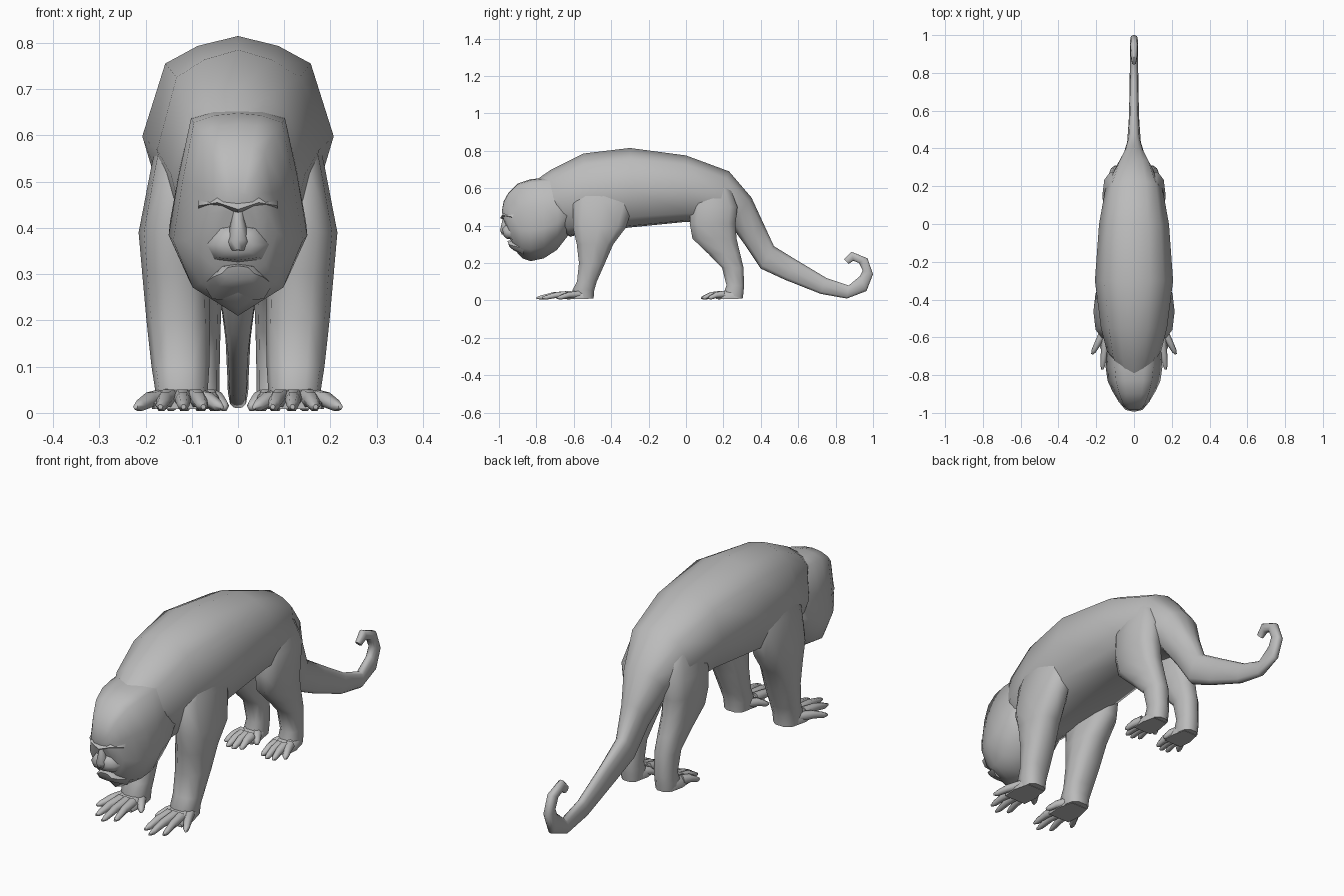
import bpy, bmesh, math
from mathutils import Vector

fur = bpy.data.materials.new("grey fur")
fur.diffuse_color = (0.5, 0.5, 0.5, 1)


def loft(name, rings, mirror=False, angle=65):
    """Skin a list of closed point rings and cap both ends."""
    bm = bmesh.new()
    loops = [[bm.verts.new(p) for p in ring] for ring in rings]
    n = len(loops[0])
    for a, b in zip(loops, loops[1:]):
        for i in range(n):
            j = (i + 1) % n
            bm.faces.new((a[i], a[j], b[j], b[i]))
    bm.faces.new(loops[0][::-1])
    bm.faces.new(loops[-1])
    bmesh.ops.recalc_face_normals(bm, faces=bm.faces)
    mesh = bpy.data.meshes.new(name)
    bm.to_mesh(mesh)
    bm.free()
    mesh.materials.append(fur)
    ob = bpy.data.objects.new(name, mesh)
    bpy.context.collection.objects.link(ob)
    if mirror:
        ob.modifiers.new("Mirror", "MIRROR").use_mirror_merge = False
    bpy.ops.object.select_all(action="DESELECT")
    bpy.context.view_layer.objects.active = ob
    ob.select_set(True)
    bpy.ops.object.shade_smooth_by_angle(angle=math.radians(angle))
    return ob


def section(half, ty, tz, by, bz, w):
    """Symmetric ring between a top and a bottom point; half = (x, height) ratios."""
    full = half + [(-x, t) for x, t in half[-2:0:-1]]
    return [(x * w, by + t * (ty - by), bz + t * (tz - bz)) for x, t in full]


def limb_ring(z, y0, y1, x0, x1, tilt=0.0):
    """Rounded level ring filling the given x and y ranges."""
    pts = []
    for i in range(10):
        a = math.tau * i / 10
        c, s = math.cos(a), math.sin(a)
        x = math.copysign(abs(c) ** 0.8, c)
        y = math.copysign(abs(s) ** 0.8, s)
        pts.append(((x0 + x1) / 2 + x * (x1 - x0) / 2,
                    (y0 + y1) / 2 + y * (y1 - y0) / 2, z + tilt * y))
    return pts


def digit(name, base, tip, r):
    """Tapering finger or toe with a slightly raised knuckle."""
    a, b = Vector(base), Vector(tip)
    side = (b - a).cross(Vector((0, 0, 1))).normalized()
    rings = []
    for t, k, lift in ((0, 1, 0), (0.5, 0.8, 0.006), (0.85, 0.6, 0), (1, 0.25, 0)):
        c = a.lerp(b, t) + Vector((0, 0, lift))
        rings.append([c + side * (r * k * math.cos(q)) + Vector((0, 0, r * k * math.sin(q)))
                      for q in (math.tau * i / 6 for i in range(6))])
    loft(name, rings, mirror=True)


# Torso running on into the curled tail
BODY = [(0, 1), (0.42, 0.95), (0.76, 0.86), (1, 0.49), (0.78, 0.13), (0.4, 0.02), (0, 0)]
torso = [(-.80, .645, -.66, .37, .105), (-.72, .70, -.62, .34, .145),
         (-.55, .785, -.55, .36, .175), (-.30, .815, -.30, .39, .207),
         (0, .775, 0, .42, .185), (.23, .69, .14, .41, .152),
         (.35, .55, .24, .40, .10), (.41, .42, .32, .29, .058),
         (.47, .29, .40, .17, .036), (.60, .21, .53, .11, .027),
         (.75, .12, .72, .035, .023), (.87, .08, .86, .01, .022),
         (.93, .13, .965, .05, .021), (.945, .16, 1.0, .14, .021),
         (.925, .20, .97, .225, .02), (.895, .212, .885, .26, .018),
         (.87, .195, .845, .22, .012)]
loft("body_and_tail", [section(BODY, *r) for r in torso])

# Head, wider at the cheeks than at the crown
HEAD = [(0, 1), (0.35, 0.99), (0.68, 0.955), (0.86, 0.66), (1, 0.37), (0.7, 0.14), (0, 0)]
skull = [(-.985, .475, -.975, .43, .035), (-.975, .53, -.95, .37, .065),
         (-.95, .575, -.925, .28, .085), (-.90, .625, -.875, .225, .115),
         (-.83, .648, -.83, .21, .14), (-.76, .655, -.76, .225, .15),
         (-.68, .66, -.69, .27, .147), (-.60, .66, -.62, .36, .125)]
loft("head", [section(HEAD, *r) for r in skull])

# Muzzle, lower lip and nose, tapering forwards
OVAL = [(0, 1), (0.6, 0.9), (1, 0.45), (0.75, 0.08), (0, 0)]
loft("upper_muzzle", [section(OVAL, *r) for r in (
    (-.982, .385, -.975, .345, .032), (-.965, .405, -.96, .33, .06), (-.90, .42, -.90, .32, .078))])
loft("lower_lip", [section(OVAL, *r) for r in (
    (-.955, .318, -.945, .288, .035), (-.935, .322, -.925, .27, .055), (-.87, .325, -.87, .24, .075))])
loft("nose", [section(OVAL, *r) for r in (
    (-.975, .46, -.96, .45, .012), (-.984, .42, -.95, .41, .015),
    (-.994, .375, -.95, .36, .026), (-.985, .352, -.95, .35, .018))])

# Brow ridge on each side
loft("brow", [[(x, y - 0.012, z), (x, y + 0.01, z + 0.02), (x, y + 0.03, z), (x, y + 0.012, z - 0.012)]
              for x, y, z in ((0, -.982, .44), (.045, -.972, .455), (.085, -.925, .448))], mirror=True)

# Front legs
loft("front_leg", [limb_ring(*r) for r in (
    (.66, -.52, -.34, .07, .16), (.53, -.61, -.27, .07, .188), (.39, -.61, -.315, .07, .215),
    (.30, -.588, -.385, .062, .207), (.20, -.575, -.43, .06, .198), (.10, -.585, -.475, .062, .187),
    (.055, -.61, -.488, .065, .18), (.01, -.60, -.492, .07, .175))], mirror=True)

# Hind legs with the heel set back under the rump
loft("hind_leg", [limb_ring(*r) for r in (
    (.60, .04, .24, .04, .14), (.50, .02, .28, .03, .168), (.41, .015, .27, .03, .165),
    (.33, .03, .275, .032, .155), (.25, .115, .293, .035, .142), (.175, .19, .31, .038, .132),
    (.08, .215, .312, .04, .128), (.045, .20, .31, .04, .13), (.01, .20, .305, .042, .128))], mirror=True)

# Palms and soles
for name, x, half, back, front in (("front_palm", .125, .055, -.52, -.66),
                                   ("hind_sole", .087, .045, .28, .16)):
    loft(name, [[(x + sx * half * k, y, z) for sx, z in
                 ((-1, .008), (-1, h * .6), (-.5, h), (.5, h), (1, h * .6), (1, .008))]
                for y, k, h in ((back, .8, .06), ((back + front) / 2, 1.1, .055), (front, 1, .032))],
         mirror=True)

# Fingers, toes and thumbs
for prefix, digits in (
    ("finger", [((.16, -.57), (.222, -.69)), ((.15, -.62), (.168, -.77)),
                ((.12, -.62), (.118, -.80)), ((.092, -.62), (.075, -.77)), ((.09, -.56), (.035, -.64))]),
    ("toe", [((.118, .20), (.15, .12)), ((.105, .18), (.115, .085)),
             ((.083, .18), (.083, .08)), ((.062, .18), (.052, .095)), ((.06, .22), (.025, .17))])):
    for i, ((bx, by), (tx, ty)) in enumerate(digits):
        digit(f"{prefix}_{i + 1}", (bx, by, .032), (tx, ty, .013), .022)
